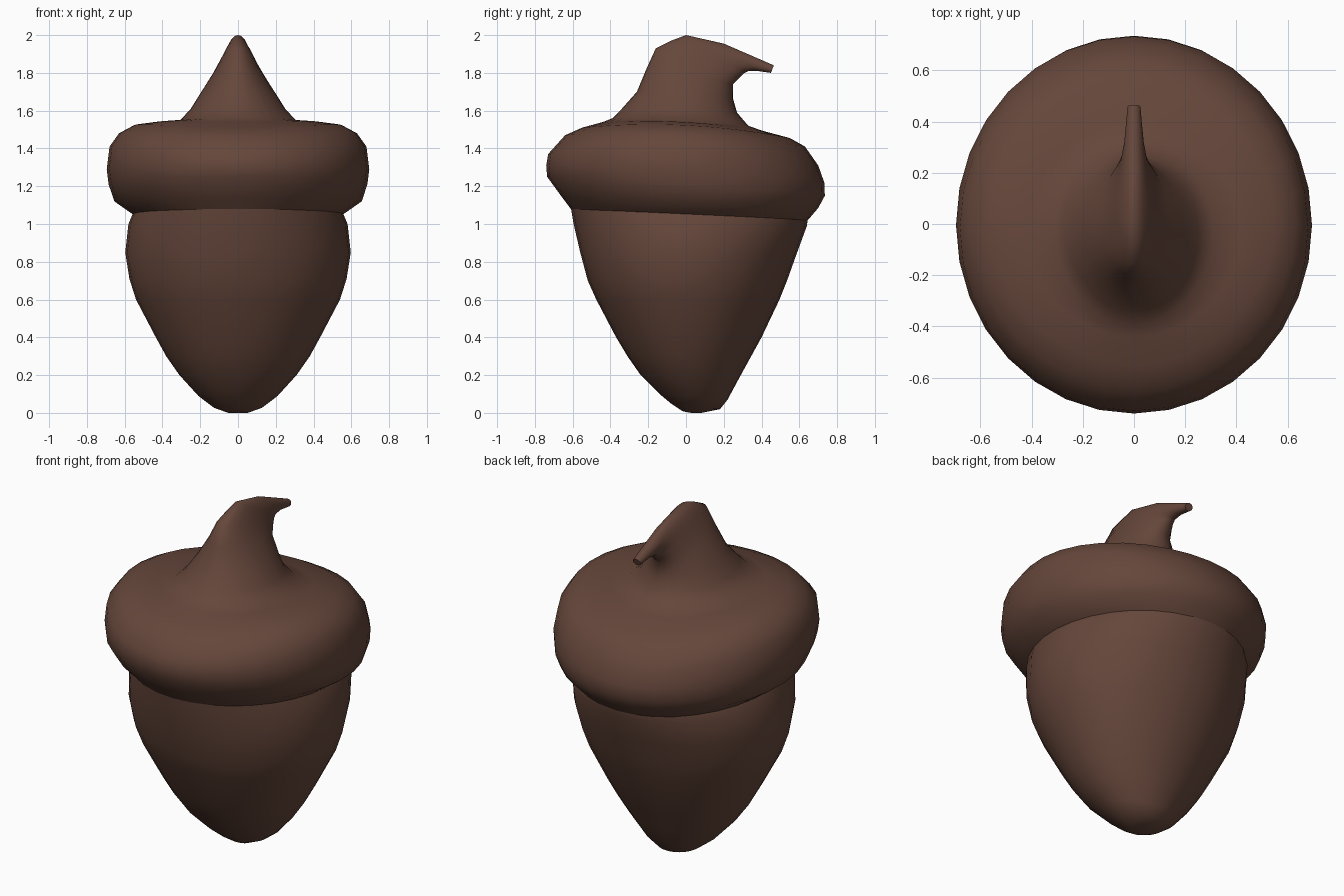
import bpy, bmesh, math

SEG = 32
brown = bpy.data.materials.new("acorn brown")
brown.diffuse_color = (0.13, 0.062, 0.043, 1)


def loft(name, rings, close_first=False, close_last=False):
    """Skin oval rings given as (front y, front z, back y, back z, half width, side z)."""
    bm = bmesh.new()
    loops = []
    for yf, zf, yb, zb, w, zs in rings:
        loop = []
        for i in range(SEG):
            a = 2 * math.pi * i / SEG
            c, s = math.cos(a), math.sin(a)
            y = (yf + yb) / 2 - (yb - yf) / 2 * c
            z = (zf + zb) / 2 + (zf - zb) / 2 * c + (zs - (zf + zb) / 2) * s * s
            loop.append(bm.verts.new((w * s, y, z)))
        loops.append(loop)
    for a, b in zip(loops, loops[1:]):
        for i in range(SEG):
            j = (i + 1) % SEG
            bm.faces.new((a[i], a[j], b[j], b[i]))
    if close_first:
        bm.faces.new(loops[0][::-1])
    if close_last:
        bm.faces.new(loops[-1])
    bmesh.ops.recalc_face_normals(bm, faces=bm.faces)
    me = bpy.data.meshes.new(name)
    bm.to_mesh(me)
    bm.free()
    me.materials.append(brown)
    ob = bpy.data.objects.new(name, me)
    bpy.context.collection.objects.link(ob)
    bpy.ops.object.select_all(action='DESELECT')
    ob.select_set(True)
    bpy.context.view_layer.objects.active = ob
    bpy.ops.object.shade_smooth_by_angle(angle=math.radians(50))
    return ob


# Nut, from its blunt tip up to just under the cap
loft("nut", [
    (-0.02, 0.01, 0.08, 0.00, 0.05, 0.00),
    (-0.08, 0.05, 0.18, 0.02, 0.13, 0.03),
    (-0.14, 0.10, 0.22, 0.07, 0.21, 0.09),
    (-0.24, 0.20, 0.29, 0.20, 0.31, 0.20),
    (-0.31, 0.30, 0.345, 0.30, 0.38, 0.30),
    (-0.37, 0.40, 0.40, 0.40, 0.435, 0.40),
    (-0.475, 0.60, 0.495, 0.60, 0.54, 0.60),
    (-0.52, 0.70, 0.535, 0.70, 0.575, 0.71),
    (-0.56, 0.85, 0.585, 0.84, 0.597, 0.85),
    (-0.595, 1.00, 0.64, 0.99, 0.58, 1.00),
    (-0.61, 1.09, 0.645, 1.03, 0.555, 1.06),
], close_first=True)

# Cap with overhanging rim, flaring up into the bent stem
loft("cap_and_stem", [
    (-0.61, 1.08, 0.645, 1.02, 0.555, 1.05),
    (-0.655, 1.14, 0.70, 1.085, 0.655, 1.12),
    (-0.735, 1.25, 0.735, 1.15, 0.685, 1.21),
    (-0.74, 1.31, 0.732, 1.22, 0.695, 1.29),
    (-0.73, 1.37, 0.70, 1.31, 0.68, 1.41),
    (-0.64, 1.47, 0.63, 1.41, 0.63, 1.48),
    (-0.55, 1.51, 0.55, 1.455, 0.55, 1.523),
    (-0.44, 1.54, 0.40, 1.495, 0.42, 1.54),
    (-0.39, 1.56, 0.33, 1.52, 0.31, 1.545),
    (-0.34, 1.61, 0.27, 1.59, 0.25, 1.61),
    (-0.26, 1.70, 0.25, 1.66, 0.20, 1.69),
    (-0.21, 1.82, 0.25, 1.74, 0.135, 1.79),
    (-0.16, 1.93, 0.29, 1.78, 0.095, 1.85),
    (-0.08, 1.97, 0.31, 1.80, 0.075, 1.88),
    (0.0, 2.00, 0.33, 1.81, 0.06, 1.89),
    (0.20, 1.955, 0.38, 1.81, 0.04, 1.875),
    (0.465, 1.84, 0.45, 1.80, 0.025, 1.82),
], close_last=True)
